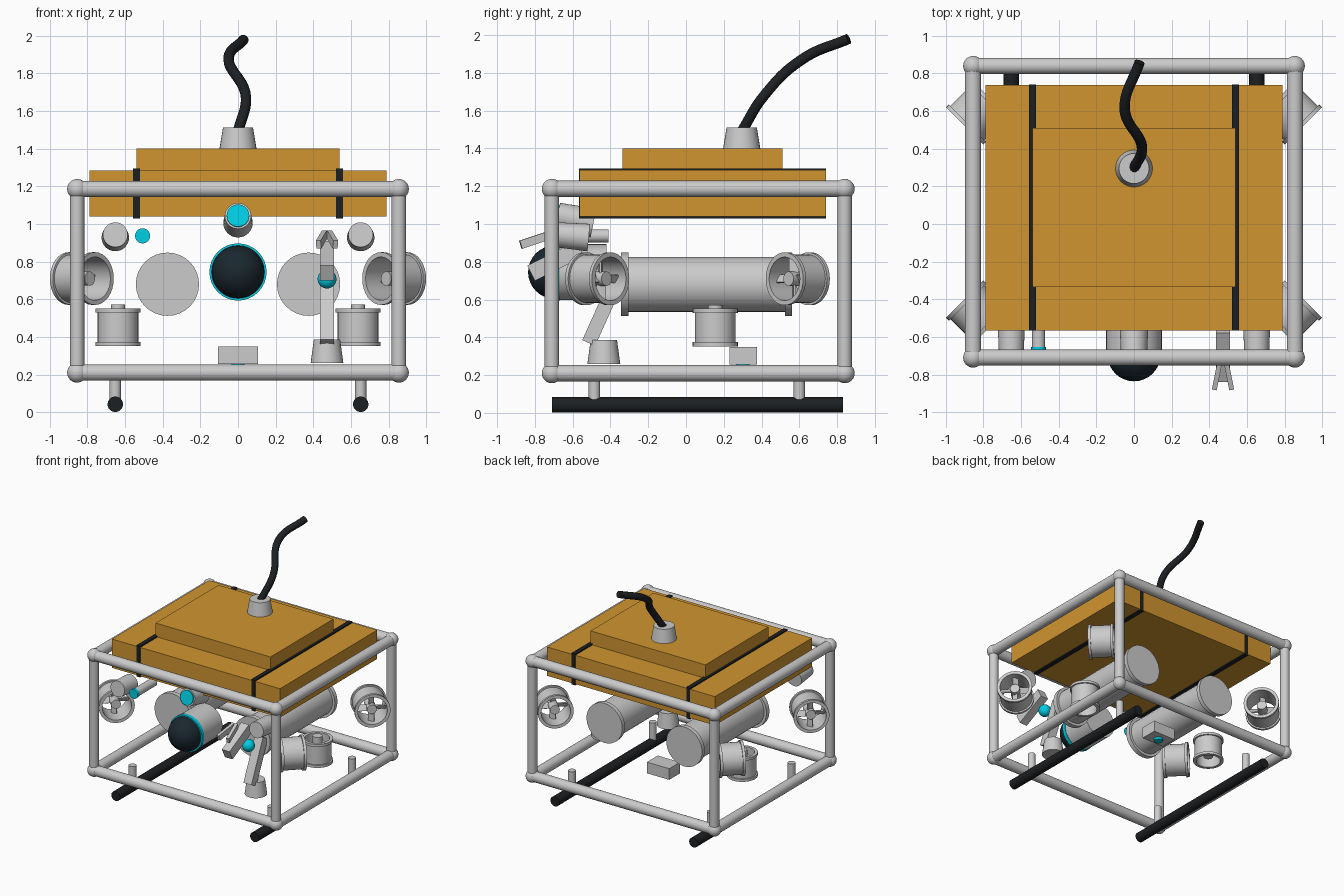
import bpy, bmesh, math
from mathutils import Vector, Matrix

if "Cube" in bpy.data.objects:
    bpy.data.objects.remove(bpy.data.objects["Cube"])


def material(name, color):
    m = bpy.data.materials.new(name)
    m.diffuse_color = (*color, 1)
    m.use_nodes = True
    m.node_tree.nodes["Principled BSDF"].inputs["Base Color"].default_value = m.diffuse_color
    return m


FOAM = material("foam_orange", (0.63, 0.30, 0.03))
BLACK = material("black", (0.012, 0.014, 0.016))
GLASS = material("dark_glass", (0.01, 0.02, 0.028))
CYAN = material("cyan", (0.0, 0.62, 0.78))


def finish(name, bm, mat=None, matrix=None):
    me = bpy.data.meshes.new(name)
    bmesh.ops.recalc_face_normals(bm, faces=bm.faces[:])
    if matrix is not None:
        bm.transform(matrix)
    bm.to_mesh(me)
    bm.free()
    ob = bpy.data.objects.new(name, me)
    bpy.context.collection.objects.link(ob)
    if mat:
        me.materials.append(mat)
    bpy.ops.object.select_all(action='DESELECT')
    bpy.context.view_layer.objects.active = ob
    ob.select_set(True)
    bpy.ops.object.shade_smooth_by_angle(angle=math.radians(35))
    return ob


def aim(start, direction):
    return Matrix.Translation(start) @ Vector(direction).to_track_quat('Z', 'Y').to_matrix().to_4x4()


def rod(name, a, b, r, r2=None, mat=None, seg=32):
    a, b = Vector(a), Vector(b)
    bm = bmesh.new()
    bmesh.ops.create_cone(bm, cap_ends=True, segments=seg, radius1=r,
                          radius2=r if r2 is None else r2, depth=(b - a).length)
    return finish(name, bm, mat, aim((a + b) / 2, b - a))


def ball(name, c, r, mat=None):
    bm = bmesh.new()
    bmesh.ops.create_uvsphere(bm, u_segments=32, v_segments=16, radius=r)
    return finish(name, bm, mat, Matrix.Translation(c))


def box(name, lo, hi, mat=None):
    lo, hi = Vector(lo), Vector(hi)
    bm = bmesh.new()
    bmesh.ops.create_cube(bm, size=1)
    return finish(name, bm, mat, Matrix.Translation((lo + hi) / 2) @ Matrix.Diagonal((*(hi - lo), 1)))


def bar(name, a, b, w, t):
    a, b = Vector(a), Vector(b)
    bm = bmesh.new()
    bmesh.ops.create_cube(bm, size=1)
    return finish(name, bm, None, aim((a + b) / 2, b - a) @ Matrix.Diagonal((w, t, (b - a).length, 1)))


def lathe(name, profile, matrix, closed=False, seg=32):
    bm = bmesh.new()
    rings = [[bm.verts.new((r * math.cos(2 * math.pi * i / seg), r * math.sin(2 * math.pi * i / seg), z))
              for i in range(seg)] for r, z in profile]
    pairs = list(zip(rings, rings[1:])) + ([(rings[-1], rings[0])] if closed else [])
    for p, q in pairs:
        for i in range(seg):
            j = (i + 1) % seg
            bm.faces.new((p[i], p[j], q[j], q[i]))
    if not closed:
        bm.faces.new(rings[0])
        bm.faces.new(rings[-1])
    return finish(name, bm, None, matrix)


def thruster(name, c, axis, R, hub_top):
    # open duct with end flanges, hub and four pitched blades
    m = aim(c, axis)
    h, b, i = 0.1, R - 0.012, R - 0.025
    lathe(name + "_duct", [(i, -h), (R, -h), (R, -h + .022), (b, -h + .022), (b, h - .022),
                           (R, h - .022), (R, h), (i, h)], m, closed=True)
    rod(name + "_hub", m @ Vector((0, 0, -0.06)), m @ Vector((0, 0, hub_top)), 0.038)
    bm = bmesh.new()
    for k in range(4):
        t = (Matrix.Rotation(k * math.pi / 2, 4, 'Z') @ Matrix.Translation((i / 2 + .01, 0, 0.03))
             @ Matrix.Rotation(math.radians(35), 4, 'X') @ Matrix.Diagonal((i - .02, .05, .01, 1)))
        bmesh.ops.create_cube(bm, size=1, matrix=t)
    finish(name + "_blades", bm, None, m)


# tubular frame
X, Y0, Y1, Z0, Z1 = 0.855, -0.71, 0.84, 0.21, 1.186
for z in (Z0, Z1):
    for y in (Y0, Y1):
        rod("cross_rail", (-X, y, z), (X, y, z), 0.043)
        for x in (-X, X):
            ball("frame_joint", (x, y, z), 0.053)
    for x in (-X, X):
        rod("side_rail", (x, Y0, z), (x, Y1, z), 0.043)
for x in (-X, X):
    for y in (Y0, Y1):
        rod("corner_post", (x, y, Z0), (x, y, Z1), 0.038)

# buoyancy foam
box("foam_block", (-.79, -.565, 1.04), (.79, .74, 1.285), FOAM)
box("foam_top", (-.54, -.335, 1.28), (.54, .51, 1.40), FOAM)

# tether
rod("tether_gland", (0, .295, 1.39), (0, .295, 1.512), 0.1, 0.08)
cu = bpy.data.curves.new("tether", 'CURVE')
cu.dimensions = '3D'
cu.bevel_depth = 0.028
cu.bevel_resolution = 4
cu.use_fill_caps = True
sp = cu.splines.new('BEZIER')
path = [(0, .295, 1.49), (.042, .41, 1.675), (-.05, .62, 1.875), (.03, .86, 1.98)]
sp.bezier_points.add(len(path) - 1)
for p, co in zip(sp.bezier_points, path):
    p.co = co
    p.handle_left_type = p.handle_right_type = 'AUTO'
cu.materials.append(BLACK)
bpy.context.collection.objects.link(bpy.data.objects.new("tether", cu))

# parts repeated left and right
for s in (-1, 1):
    box("foam_strap", (s * .54 - .018, -.567, 1.03), (s * .54 + .018, .742, 1.295), BLACK)
    rod("skid", (s * .652, -.71, .042), (s * .652, .83, .042), 0.041, mat=BLACK)
    for y in (-.485, .6):
        rod("skid_leg", (s * .652, y, .05), (s * .652, y, .22), 0.03)
    lathe("pressure_hull", [(.168, -.345), (.168, -.305), (.146, -.305), (.146, .525), (.168, .525), (.168, .56)],
          Matrix.Translation((s * .375, 0, .68)) @ Matrix.Rotation(-math.pi / 2, 4, 'X'))
    thruster("front_thruster", (s * .83, -.47, .71), (s, 1, 0), 0.14, 0.07)
    thruster("rear_thruster", (s * .83, .592, .71), (s, -1, 0), 0.14, 0.07)
    thruster("vertical_thruster", (s * .638, .155, .452), (0, 0, 1), 0.12, 0.12)
    rod("headlight", (s * .652, -.515, .928), (s * .652, -.685, .943), 0.073, 0.066)

# main camera with dome
rod("camera_housing", (0, -.42, .745), (0, -.68, .745), 0.148)
rod("camera_ring", (0, -.67, .745), (0, -.7, .745), 0.152, mat=CYAN)
bm = bmesh.new()
bmesh.ops.create_uvsphere(bm, u_segments=32, v_segments=16, radius=0.141)
bmesh.ops.bisect_plane(bm, geom=bm.verts[:] + bm.edges[:] + bm.faces[:], plane_co=(0, 0, 0),
                       plane_no=(0, 0, -1), clear_outer=True)
finish("camera_dome", bm, GLASS, aim((0, -.695, .745), (0, -1, 0)))

# upper camera, laser and sonar
rod("upper_camera", (0, -.49, 1.005), (0, -.68, 1.043), 0.078, 0.07)
rod("upper_camera_lens", (0, -.67, 1.041), (0, -.69, 1.045), 0.06, mat=CYAN)
rod("laser_body", (-.507, -.41, .937), (-.507, -.66, .937), 0.035)
rod("laser_lens", (-.507, -.655, .937), (-.507, -.68, .937), 0.04, mat=CYAN)
box("sonar_box", (-.105, .23, .255), (.105, .375, .35))
rod("sonar_lens", (0, .3, .235), (0, .3, .26), 0.035, mat=CYAN)

# manipulator arm
A = .473
rod("arm_base", (A, -.435, .26), (A, -.435, .385), 0.087, 0.07)
bar("lower_arm", (A, -.515, .37), (A, -.36, .715), 0.075, 0.075)
ball("arm_elbow", (A, -.535, .707), 0.05, CYAN)
bar("upper_arm", (A, -.82, .74), (A, -.56, .87), 0.072, 0.09)
for s in (-1, 1):
    bar("gripper_finger", (A + s * .012, -.71, .945), (A + s * .045, -.875, .89), 0.026, 0.045)
